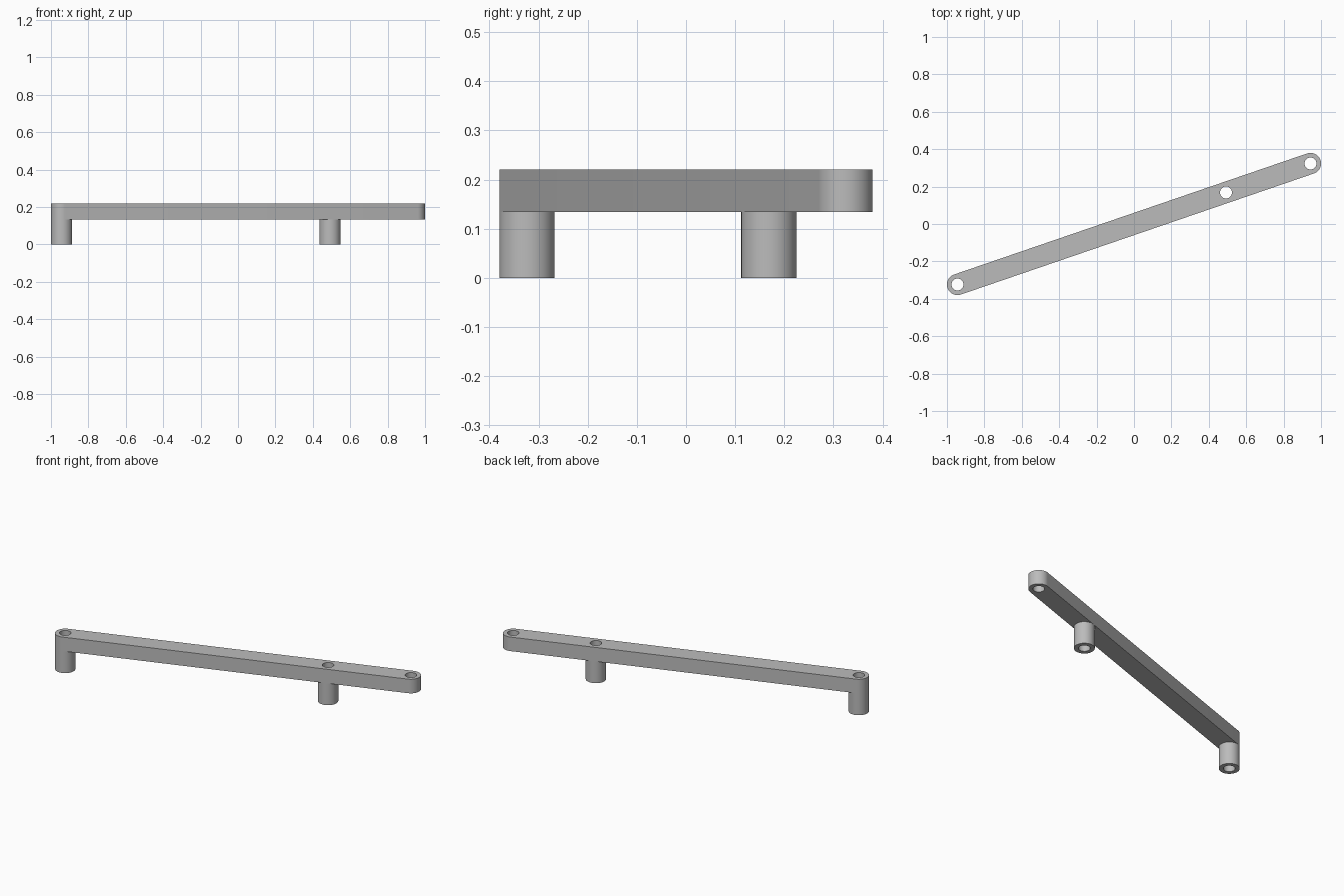
import bpy
import bmesh
from math import atan2, cos, sin, pi, hypot

cube = bpy.data.objects.get("Cube")
if cube:
    bpy.data.objects.remove(cube, do_unlink=True)

END_X, END_Y = 0.9435, 0.3235
HALF = hypot(END_X, END_Y)      # half distance between end holes
ANGLE = atan2(END_Y, END_X)
R_OUT, R_HOLE = 0.0565, 0.032
LEG_TOP, BAR_TOP = 0.134, 0.22
MID = 0.52                      # middle hole, measured along the bar
SEG = 24                        # segments per half circle

grey = bpy.data.materials.new("grey_plastic")
grey.use_nodes = True
grey.diffuse_color = (0.5, 0.5, 0.5, 1)
grey.node_tree.nodes["Principled BSDF"].inputs["Base Color"].default_value = (0.5, 0.5, 0.5, 1)


def arc(cx, r, start, sweep, n):
    return [(cx + r * cos(start + sweep * i / n), r * sin(start + sweep * i / n))
            for i in range(n)]


def circle(cx, r):
    return arc(cx, r, 0, 2 * pi, 2 * SEG)


def slot(x0, x1, r):
    n = SEG + 1
    sweep = pi * n / SEG
    return arc(x1, r, -pi / 2, sweep, n) + arc(x0, r, pi / 2, sweep, n)


def extrude_outlines(name, outlines, z0, z1):
    """Fill nested outlines (inner ones become holes) and extrude upward."""
    curve = bpy.data.curves.new(name, "CURVE")
    curve.dimensions = "2D"
    curve.fill_mode = "BOTH"
    curve.extrude = (z1 - z0) / 2
    for pts in outlines:
        spline = curve.splines.new("POLY")
        spline.points.add(len(pts) - 1)
        for p, (x, y) in zip(spline.points, pts):
            p.co = (x, y, 0, 1)
        spline.use_cyclic_u = True
    obj = bpy.data.objects.new(name, curve)
    bpy.context.collection.objects.link(obj)
    bpy.ops.object.select_all(action="DESELECT")
    obj.select_set(True)
    bpy.context.view_layer.objects.active = obj
    bpy.ops.object.convert(target="MESH")
    obj = bpy.context.view_layer.objects.active
    obj.name = name
    # weld caps to walls
    bm = bmesh.new()
    bm.from_mesh(obj.data)
    bmesh.ops.remove_doubles(bm, verts=bm.verts, dist=0.0001)
    bmesh.ops.recalc_face_normals(bm, faces=bm.faces)
    bm.to_mesh(obj.data)
    bm.free()
    obj.data.materials.clear()
    obj.data.materials.append(grey)
    obj.location.z = (z0 + z1) / 2
    obj.rotation_euler.z = ANGLE
    bpy.ops.object.shade_smooth_by_angle(angle=pi / 6)
    return obj


# Round-ended bar with three through holes
holes = [circle(x, R_HOLE) for x in (-HALF, MID, HALF)]
extrude_outlines("bar", [slot(-HALF, HALF, R_OUT)] + holes, LEG_TOP, BAR_TOP)

# Hollow standoff legs below two of the holes
for leg_name, x in (("end_leg", -HALF), ("middle_leg", MID)):
    extrude_outlines(leg_name, [circle(x, R_OUT), circle(x, R_HOLE)], 0, LEG_TOP)
